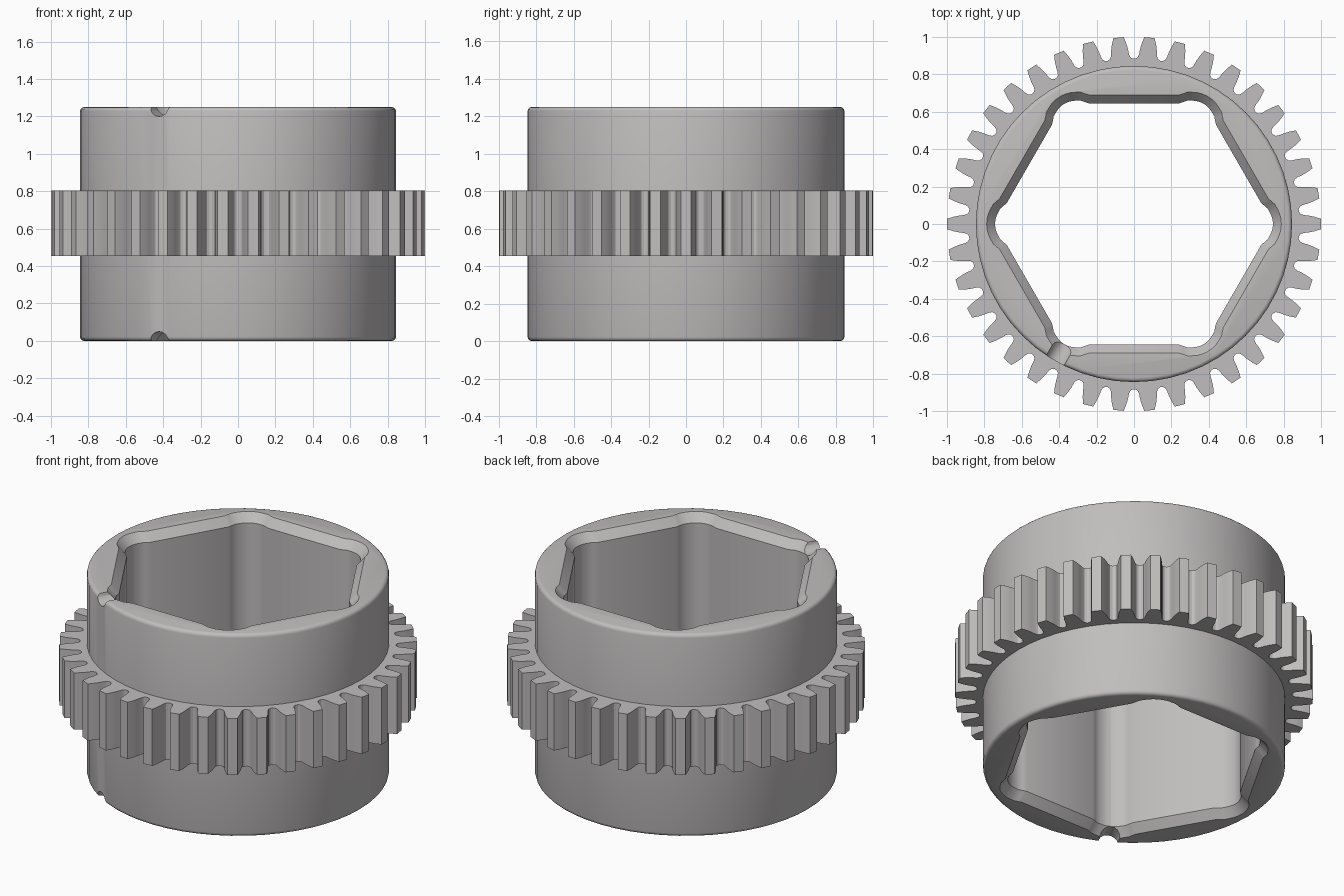
import bpy, bmesh, math
from math import sin, cos, pi, radians

cube = bpy.data.objects.get("Cube")
if cube:
    bpy.data.objects.remove(cube, do_unlink=True)

RADIUS, HEIGHT = 0.845, 1.25

steel = bpy.data.materials.new("light grey metal")
steel.use_nodes = True
GREY = (0.53, 0.51, 0.51, 1)
steel.diffuse_color = GREY
steel.node_tree.nodes["Principled BSDF"].inputs["Base Color"].default_value = GREY


def make_object(name, bm):
    bmesh.ops.recalc_face_normals(bm, faces=bm.faces)
    mesh = bpy.data.meshes.new(name)
    bm.to_mesh(mesh)
    bm.free()
    mesh.materials.append(steel)
    obj = bpy.data.objects.new(name, mesh)
    bpy.context.collection.objects.link(obj)
    return obj


def loft(name, rings, closed=False):
    """Skin rings of equal length; cap the ends or join last to first."""
    bm = bmesh.new()
    loops = [[bm.verts.new(p) for p in ring] for ring in rings]
    pairs = list(zip(loops, loops[1:]))
    if closed:
        pairs.append((loops[-1], loops[0]))
    else:
        bm.faces.new(loops[0])
        bm.faces.new(loops[-1])
    for low, high in pairs:
        for i in range(len(low)):
            j = (i + 1) % len(low)
            bm.faces.new((low[i], low[j], high[j], high[i]))
    return make_object(name, bm)


def circle(r, z, n=56):
    return [(r * cos(2 * pi * i / n), r * sin(2 * pi * i / n), z) for i in range(n)]


def bore_ring(offset, z):
    """Hexagon with shallow relief pockets and rounded corners."""
    flat, relief, fillet, centre = 0.645, 0.66, 0.12, 0.623
    points = []
    for k in range(6):
        a = k * pi / 3
        # rounded corner
        for s in range(7):
            b = a + radians(-30 + s * 10)
            r = fillet + offset
            points.append((centre * cos(a) + r * cos(b), centre * sin(a) + r * sin(b), z))
        # flat with a small step at either end
        m = a + pi / 6
        for t, d in ((-0.285, relief), (-0.265, (flat + relief) / 2), (-0.24, flat),
                     (0.24, flat), (0.265, (flat + relief) / 2), (0.285, relief)):
            d += offset
            points.append((d * cos(m) - t * sin(m), d * sin(m) + t * cos(m), z))
    return points


def smooth(obj, angle):
    bpy.ops.object.select_all(action='DESELECT')
    obj.select_set(True)
    bpy.context.view_layer.objects.active = obj
    bpy.ops.object.shade_smooth_by_angle(angle=radians(angle))


# Sleeve with softly rounded rims
edge = 0.022
half = [(RADIUS - edge + edge * sin(a), edge - edge * cos(a))
        for a in (0, pi / 6, pi / 3, pi / 2)]
rim = half + [(r, HEIGHT - z) for r, z in reversed(half)]
sleeve = loft("sleeve", [circle(r, z) for r, z in rim])

# Hexagonal bore, chamfered at both mouths
cutters = [loft("bore_cutter", [bore_ring(0.09, -0.05), bore_ring(0, 0.05),
                                bore_ring(0, HEIGHT - 0.05), bore_ring(0.09, HEIGHT + 0.05)])]

# One round-bottomed notch across each rim, at a bore corner
a = radians(240)
for name, level in (("lower_notch_cutter", 0), ("upper_notch_cutter", HEIGHT)):
    rings = []
    for dist in (0.6, 1.0):
        rings.append([(dist * cos(a) - w * sin(a), dist * sin(a) + w * cos(a), level + h)
                      for w, h in ((0.055 * cos(2 * pi * i / 16), 0.05 * sin(2 * pi * i / 16))
                                   for i in range(16))])
    cutters.append(loft(name, rings))

for cutter in cutters:
    cutter.hide_render = True
    mod = sleeve.modifiers.new(cutter.name, 'BOOLEAN')
    mod.operation = 'DIFFERENCE'
    mod.solver = 'EXACT'
    mod.object = cutter

bpy.context.view_layer.update()
graph = bpy.context.evaluated_depsgraph_get()
cut_mesh = bpy.data.meshes.new_from_object(sleeve.evaluated_get(graph))
sleeve.modifiers.clear()
sleeve.data = cut_mesh
for cutter in cutters:
    bpy.data.objects.remove(cutter, do_unlink=True)
smooth(sleeve, 35)

# Gear ring: one tooth flank mirrored and repeated
TEETH = 38
flank = [(0.884, 0.066), (0.892, 0.054), (0.908, 0.048), (0.935, 0.045),
         (0.965, 0.039), (1.0, 0.028)]
outline = []
for k in range(TEETH):
    mid = 2 * pi * k / TEETH
    outline += [(r, mid - w / r) for r, w in flank]
    outline += [(r, mid + w / r) for r, w in reversed(flank)]


def gear_ring(z, inner=None):
    return [((inner or r) * cos(t), (inner or r) * sin(t), z) for r, t in outline]


low, high = 0.455, 0.805
gear = loft("gear_ring", [gear_ring(low, 0.82), gear_ring(low),
                          gear_ring(high), gear_ring(high, 0.82)], closed=True)
smooth(gear, 30)
